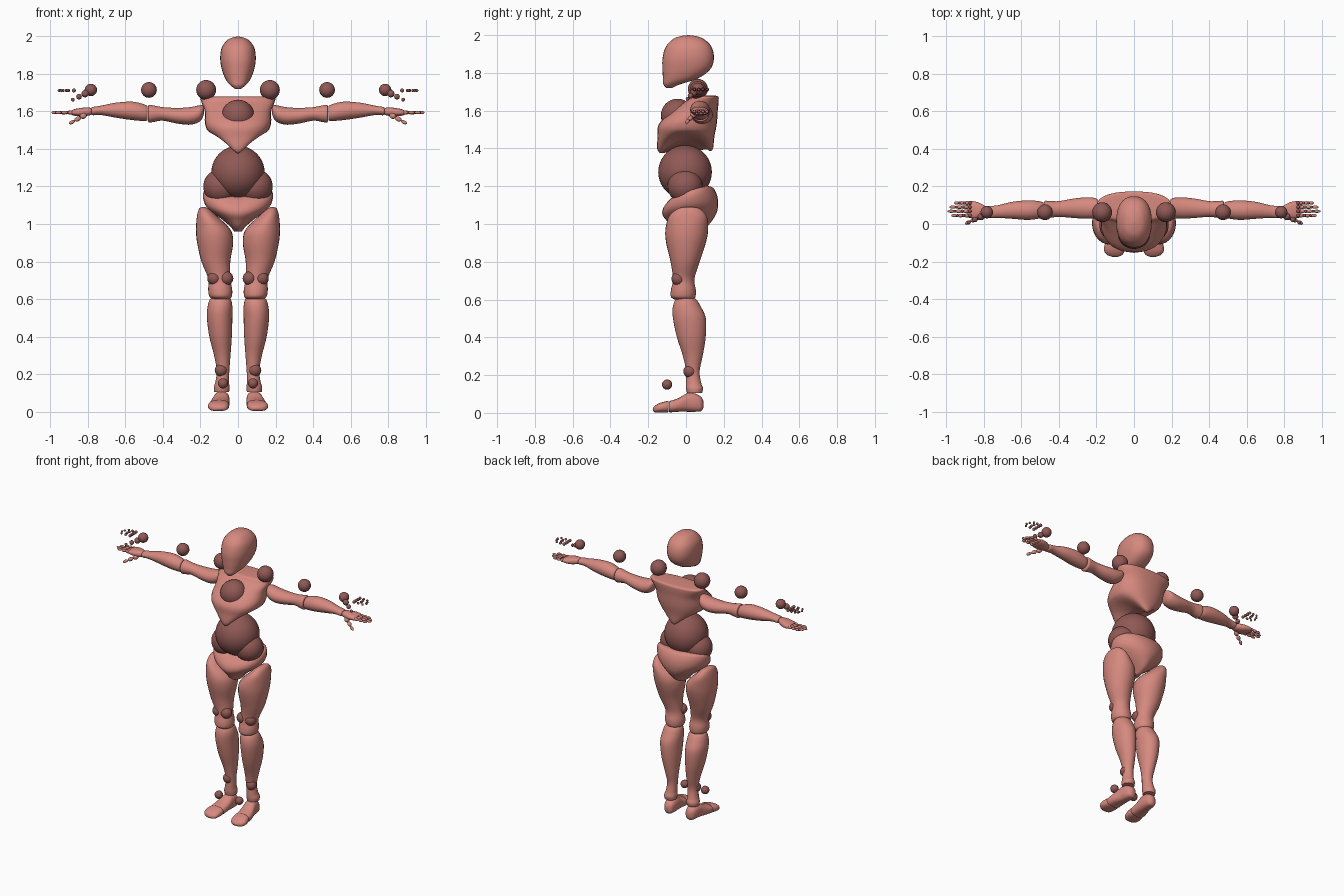
import bpy, bmesh, math
from mathutils import Vector

default_cube = bpy.data.objects.get("Cube")
if default_cube:
    bpy.data.objects.remove(default_cube, do_unlink=True)


def make_material(name, colour):
    material = bpy.data.materials.new(name)
    material.use_nodes = True
    material.diffuse_color = (*colour, 1)
    material.node_tree.nodes["Principled BSDF"].inputs["Base Color"].default_value = (*colour, 1)
    return material


shell = make_material("salmon_shell", (.67, .25, .21))
joint = make_material("dark_joint", (.28, .1, .09))


def finish(bm, name, material):
    bmesh.ops.recalc_face_normals(bm, faces=bm.faces)
    mesh = bpy.data.meshes.new(name)
    bm.to_mesh(mesh)
    bm.free()
    mesh.materials.append(material)
    part = bpy.data.objects.new(name, mesh)
    bpy.context.collection.objects.link(part)
    bpy.ops.object.select_all(action="DESELECT")
    part.select_set(True)
    bpy.context.view_layer.objects.active = part
    bpy.ops.object.shade_smooth_by_angle(angle=math.radians(50))
    return part


def ball(name, centre, radius, segments=24):
    bm = bmesh.new()
    bmesh.ops.create_uvsphere(bm, u_segments=segments, v_segments=segments // 2, radius=radius)
    bmesh.ops.translate(bm, verts=bm.verts, vec=centre)
    return finish(bm, name, joint)


def smooth_sections(sections, steps):
    """Catmull-Rom interpolation between cross-sections."""
    last = len(sections) - 1
    for i in range(last):
        a, b, c, d = (sections[min(max(i + k, 0), last)] for k in (-1, 0, 1, 2))
        for step in range(steps):
            t = step / steps
            yield [q + t / 2 * (r - p + t * (2*p - 5*q + 4*r - s + t * (3*(q - r) + s - p)))
                   for p, q, r, s in zip(a, b, c, d)]
    yield sections[last]


def loft(name, axis, sections, side=1, power=2, bend=None, count=28, steps=5):
    """Each section: position on axis, two centres, two radii (in x, y, z order)."""
    bm = bmesh.new()
    rings = []
    for along, cu, cv, ru, rv in smooth_sections(sections, steps):
        ring = []
        for k in range(count):
            angle = math.tau * k / count
            c, s = math.cos(angle), math.sin(angle)
            co = [cu + max(ru, .001) * math.copysign(abs(c) ** (2 / power), c),
                  cv + max(rv, .001) * math.copysign(abs(s) ** (2 / power), s)]
            co.insert("xyz".index(axis), along)
            if bend:
                co = bend(*co)
            ring.append(bm.verts.new((co[0] * side, co[1], co[2])))
        rings.append(ring)
    for low, high in zip(rings, rings[1:]):
        for k in range(count):
            n = (k + 1) % count
            bm.faces.new((low[k], low[n], high[n], high[k]))
    bm.faces.new(rings[0])
    bm.faces.new(rings[-1])
    return finish(bm, name, shell)


def finger_bone(name, start, end, radius):
    """Slim rounded segment between two points."""
    start, end = Vector(start), Vector(end)
    bm = bmesh.new()
    bmesh.ops.create_uvsphere(bm, u_segments=12, v_segments=8, radius=radius)
    stretch = (end - start).length / 2 / radius
    for vert in bm.verts:
        vert.co.z *= stretch
    turn = (end - start).to_track_quat("Z", "Y").to_matrix()
    bmesh.ops.rotate(bm, verts=bm.verts, matrix=turn)
    bmesh.ops.translate(bm, verts=bm.verts, vec=(start + end) / 2)
    return finish(bm, name, shell)


# Head
loft("head", "z", [
    (1.72, 0, -.09, .015, .015), (1.74, 0, -.075, .04, .045), (1.77, 0, -.03, .065, .092),
    (1.82, 0, .002, .085, .127), (1.88, 0, .012, .095, .136), (1.94, 0, .014, .087, .12),
    (1.98, 0, .013, .058, .08), (1.995, 0, .012, .028, .038), (2, 0, .012, 0, 0)], power=2.3)


# Rib cage with an arched lower edge
def arch_ribs(x, y, z):
    lift = max(0, 1.5 - z) / .13
    return x, y, z + .075 * lift * max(0, 1 - (y / .14) ** 2)


loft("rib_cage", "z", [
    (1.37, 0, -.005, .02, .13), (1.4, 0, -.005, .065, .148), (1.46, 0, 0, .14, .15),
    (1.53, 0, .01, .175, .153), (1.6, 0, .05, .177, .118), (1.65, 0, .085, .195, .088),
    (1.675, 0, .095, .195, .075), (1.68, 0, .095, .14, .05)], power=2.4, bend=arch_ribs)
ball("chest_ball", (0, -.045, 1.575), .088, 32)
ball("belly_ball", (0, -.005, 1.275), .142, 40)


# Pelvis with a dipped front rim
def dip_rim(x, y, z):
    return x, y, z - max(0, z - 1.02) * max(0, .1 - y) * 2 * (1 - abs(x) * 2)


loft("pelvis", "z", [
    (.96, 0, .01, .02, .05), (.99, 0, .015, .045, .1), (1.05, 0, .02, .115, .138),
    (1.1, 0, .022, .168, .148), (1.15, 0, .025, .186, .14), (1.19, 0, .03, .182, .115),
    (1.2, 0, .03, .16, .09)], bend=dip_rim)

for side, label in ((1, "left"), (-1, "right")):
    def paired_ball(name, x, y, z, radius, segments=24):
        ball(f"{label}_{name}", (x * side, y, z), radius, segments)

    def paired_loft(name, axis, sections, power=2):
        loft(f"{label}_{name}", axis, sections, side, power)

    # Joint balls
    paired_ball("hip_ball", .092, -.005, 1.2, .093, 32)
    paired_ball("shoulder_ball", .17, .063, 1.715, .053)
    paired_ball("elbow_ball", .475, .063, 1.715, .042)
    paired_ball("wrist_ball", .785, .063, 1.715, .033)
    paired_ball("outer_knee_ball", .127, -.04, .71, .037)
    paired_ball("inner_knee_ball", .062, -.04, .71, .037)
    paired_ball("ankle_ball", .09, .02, .22, .034)
    paired_ball("toe_ball", .08, -.1, .15, .027)

    # Legs
    paired_loft("thigh", "z", [
        (.6, .09, -.01, .045, .05), (.615, .093, -.015, .06, .065), (.65, .095, -.014, .064, .066),
        (.71, .1, -.012, .059, .057), (.8, .118, -.005, .077, .077), (.9, .122, 0, .096, .105),
        (.97, .132, .004, .092, .113), (1.04, .164, .01, .055, .1), (1.08, .18, .015, .028, .06),
        (1.09, .185, .015, .008, .02)])
    paired_loft("shin", "z", [
        (.105, .087, .045, .04, .04), (.13, .087, .045, .042, .045), (.16, .084, .04, .036, .04),
        (.22, .08, .036, .034, .036), (.3, .084, .036, .044, .052), (.4, .093, .028, .06, .076),
        (.5, .098, .018, .068, .087), (.56, .096, .005, .066, .075), (.6, .094, 0, .055, .055),
        (.61, .094, 0, .035, .035)])

    # Feet
    paired_loft("foot", "y", [
        (.092, .083, .045, .012, .018), (.08, .083, .047, .03, .038), (.05, .085, .054, .039, .048),
        (.01, .088, .056, .043, .05), (-.04, .096, .042, .05, .036), (-.085, .1, .033, .052, .03),
        (-.09, .1, .033, .045, .025)], 2.5)
    paired_loft("toes", "y", [
        (-.092, .1, .033, .044, .024), (-.098, .1, .033, .053, .03), (-.14, .105, .027, .055, .025),
        (-.165, .103, .02, .04, .017), (-.176, .1, .018, .012, .006)], 2.5)

    # Arms
    paired_loft("upper_arm", "x", [
        (.18, .085, 1.61, .02, .02), (.2, .085, 1.592, .05, .042), (.25, .085, 1.577, .057, .047),
        (.32, .084, 1.577, .052, .042), (.4, .08, 1.587, .042, .036), (.45, .078, 1.588, .045, .044),
        (.475, .078, 1.588, .045, .047), (.48, .078, 1.588, .03, .03)])
    paired_loft("forearm", "x", [
        (.483, .076, 1.592, .025, .025), (.49, .076, 1.592, .042, .042), (.56, .074, 1.603, .052, .049),
        (.65, .073, 1.607, .045, .04), (.73, .066, 1.606, .033, .025), (.775, .064, 1.602, .032, .022),
        (.782, .064, 1.602, .02, .014)])

    # Hands
    paired_loft("palm", "x", [
        (.78, .065, 1.6, .018, .012), (.79, .065, 1.6, .028, .02), (.83, .072, 1.597, .043, .023),
        (.87, .077, 1.595, .046, .018), (.888, .077, 1.594, .04, .012)], 2.4)
    for finger, (y, tip) in enumerate(((.045, .975), (.068, .995), (.09, .985), (.112, .96))):
        knuckle = .875
        length = (tip - knuckle) / 3
        for bone in range(3):
            x = knuckle + bone * length
            finger_bone(f"{label}_finger_{finger + 1}_bone_{bone + 1}", (x * side, y, 1.595),
                        ((x + length) * side, y, 1.594), .0105 - bone * .001)
            paired_ball(f"finger_{finger + 1}_ball_{bone + 1}", x, y, 1.712, .0105 - bone * .0015, 12)

    # Thumb
    base, tip = Vector((.81 * side, .045, 1.585)), Vector((.9 * side, .0, 1.535))
    for bone in range(3):
        finger_bone(f"{label}_thumb_bone_{bone + 1}", base.lerp(tip, bone / 3),
                    base.lerp(tip, (bone + 1) / 3), .016 - bone * .003)
        paired_ball(f"thumb_ball_{bone + 1}", .815 + bone * .033, .04 - bone * .016,
                    1.695 - bone * .016, .02 - bone * .005, 12)
